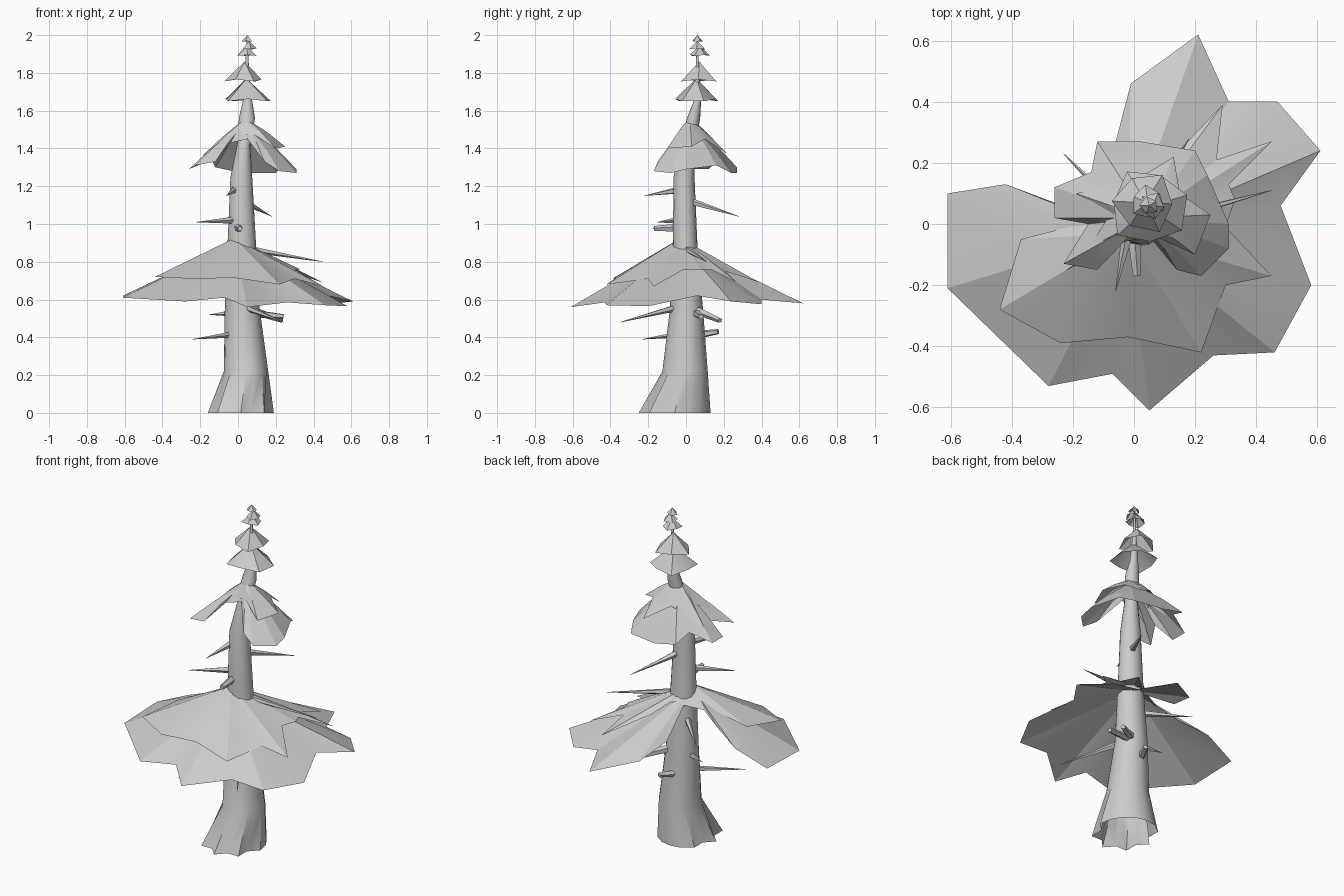
import bpy, bmesh, math
from mathutils import Vector

cube = bpy.data.objects.get("Cube")
if cube:
    bpy.data.objects.remove(cube, do_unlink=True)

grey = bpy.data.materials.new("light_grey")
grey.use_nodes = True
grey.diffuse_color = (.6, .6, .6, 1)
grey.node_tree.nodes["Principled BSDF"].inputs["Base Color"].default_value = (.6, .6, .6, 1)


def finish(name, bm, angle=30):
    """Turn a bmesh into a named, shaded object."""
    mesh = bpy.data.meshes.new(name)
    bm.to_mesh(mesh)
    bm.free()
    mesh.materials.append(grey)
    obj = bpy.data.objects.new(name, mesh)
    bpy.context.collection.objects.link(obj)
    bpy.ops.object.select_all(action='DESELECT')
    obj.select_set(True)
    bpy.context.view_layer.objects.active = obj
    bpy.ops.object.shade_smooth_by_angle(angle=math.radians(angle))


def bridge(bm, low, high):
    """Join two rings of equal length with quads."""
    n = len(low)
    for i in range(n):
        j = (i + 1) % n
        bm.faces.new((low[i], low[j], high[j], high[i]))


def fan(bm, ring, tip):
    for i, v in enumerate(ring):
        bm.faces.new((v, ring[(i + 1) % len(ring)], tip))


def foliage(name, apex, outline, middle=.55, bulge=0.0):
    """Open drooping sheet: apex, bulged middle ring and jagged outline."""
    bm = bmesh.new()
    top = Vector(apex)
    outer = [bm.verts.new(p) for p in outline]
    inner = []
    for v in outer:
        p = top.lerp(v.co, middle)
        p.z += bulge
        inner.append(bm.verts.new(p))
    bridge(bm, outer, inner)
    fan(bm, inner, bm.verts.new(top))
    bmesh.ops.triangulate(bm, faces=bm.faces[:])
    finish(name, bm, 15)


def tuft(name, x, y, base, apex, radius, sides, turn):
    """Small faceted skirt of needles near the treetop."""
    bm = bmesh.new()
    ring = []
    for i in range(sides):
        a = math.tau * i / sides + turn
        r = radius * (.9 if i % 2 else 1.08)
        z = base + (apex - base) * (.1 if i % 2 else 0)
        ring.append(bm.verts.new((x + r * math.cos(a), y + r * math.sin(a), z)))
    fan(bm, ring, bm.verts.new((x, y, apex)))
    finish(name, bm)


def branch(name, start, end, r1=.02, r2=.001):
    """Tapered broken twig between two points."""
    a, b = Vector(start), Vector(end)
    bm = bmesh.new()
    bmesh.ops.create_cone(bm, cap_ends=True, segments=5, radius1=r1, radius2=r2, depth=(b - a).length)
    bm.transform(Vector((0, 0, 1)).rotation_difference(b - a).to_matrix().to_4x4())
    bmesh.ops.translate(bm, verts=bm.verts, vec=(a + b) / 2)
    finish(name, bm, 40)


# Trunk: height, then the x and y limits of each ring
levels = [(0, -.16, .19, -.25, .13), (.22, -.075, .16, -.125, .115),
          (.55, -.07, .115, -.085, .09), (.9, -.055, .095, -.07, .06),
          (1.25, -.04, .075, -.065, .045), (1.42, -.005, .065, -.03, .05),
          (1.56, .005, .09, .005, .075), (1.65, .025, .075, .04, .08),
          (1.8, .035, .06, .05, .07), (1.97, .045, .05, .058, .063)]
bm = bmesh.new()
sides = 16
previous = None
for z, x1, x2, y1, y2 in levels:
    ring = []
    for i in range(sides):
        a = math.tau * i / sides
        c, s = math.cos(a), math.sin(a)
        # Root folds on the front and right of the foot
        fold = .76 if z < .1 and i % 2 and (s < 0 or c < -.5) else 1
        ring.append(bm.verts.new(((x1 + x2) / 2 + c * fold * (x2 - x1) / 2,
                                  (y1 + y2) / 2 + s * fold * (y2 - y1) / 2, z)))
    if previous:
        bridge(bm, previous, ring)
    previous = ring
finish("trunk", bm, 35)

# Wide lower canopy with a notch at the back right
foliage("lower_canopy", (-.02, -.03, .9), [
    (.61, .24, .59), (.47, .4, .575), (.31, .4, .6), (.21, .62, .58),
    (-.01, .46, .64), (-.06, .27, .7), (-.02, .08, .84), (-.14, .03, .82),
    (-.26, .07, .76), (-.42, .13, .7), (-.61, .1, .62), (-.61, -.21, .61),
    (-.28, -.53, .59), (-.07, -.49, .61), (.05, -.61, .56), (.26, -.43, .585),
    (.46, -.42, .57), (.58, -.2, .565), (.48, .06, .62)])

# Shorter layer lying over it
foliage("lower_canopy_overlay", (-.02, -.03, .925), [
    (.33, .08, .76), (.31, .13, .76), (.45, .27, .69), (.27, .21, .75),
    (.29, .39, .69), (.1, .19, .79), (.03, .1, .85), (-.1, .02, .85),
    (-.37, -.05, .75), (-.44, -.28, .72), (-.24, -.39, .71), (-.02, -.37, .715),
    (.22, -.42, .68), (.3, -.2, .71), (.45, -.17, .67), (.3, -.01, .76)])

# Middle canopy, open at the front
foliage("middle_canopy", (.04, .02, 1.54), [
    (.31, .0, 1.29), (.24, .16, 1.31), (.2, .24, 1.27), (.02, .27, 1.27),
    (-.12, .27, 1.3), (-.14, .17, 1.34), (-.26, .12, 1.29), (-.26, .02, 1.29),
    (-.15, .0, 1.35), (-.23, -.13, 1.31), (-.12, -.15, 1.33), (-.04, -.06, 1.43),
    (.05, -.04, 1.45), (.14, -.15, 1.33), (.22, -.17, 1.28), (.31, -.08, 1.27)],
    middle=.6, bulge=.012)
foliage("middle_canopy_overlay", (.04, .02, 1.56), [
    (.25, .03, 1.41), (.15, .1, 1.45), (.13, .22, 1.37), (.0, .14, 1.45),
    (-.19, .1, 1.36), (-.08, .03, 1.44), (-.15, -.08, 1.38), (.0, -.03, 1.47),
    (.09, -.05, 1.47), (.2, -.1, 1.4)], bulge=.008)

# Treetop tufts
for i, (x, y, base, apex, radius, count) in enumerate([
        (.045, .055, 1.65, 1.77, .125, 7), (.035, .07, 1.755, 1.86, .1, 6),
        (.045, .07, 1.89, 1.945, .055, 6), (.06, .06, 1.925, 1.97, .042, 5),
        (.05, .06, 1.965, 2, .03, 5)]):
    tuft(f"treetop_tuft_{i + 1}", x, y, base, apex, radius, count, i * .7 + .3)

# Bare twigs: start and tip
for i, (start, tip) in enumerate([
        ((-.02, -.03, 1.02), (-.22, -.15, 1.01)), ((-.02, -.03, 1.18), (-.06, -.22, 1.15)),
        ((.03, .02, 1.12), (.18, .28, 1.04)), ((.05, .0, .87), (.45, .11, .8)),
        ((0, 0, .42), (-.24, -.23, .39)), ((-.02, .02, .74), (-.23, .23, .7)),
        ((.04, -.04, .56), (.24, -.35, .48)), ((-.02, .02, .53), (-.15, .06, .52))]):
    branch(f"twig_{i + 1}", start, tip)

# Thicker snapped stubs
for i, (start, tip) in enumerate([
        ((0, -.03, .98), (.01, -.17, .975)), ((.05, .04, .55), (.23, .18, .49)),
        ((.05, .05, .53), (.24, .08, .51)), ((0, .04, .41), (.06, .17, .43))]):
    branch(f"stub_{i + 1}", start, tip, .024, .014)
